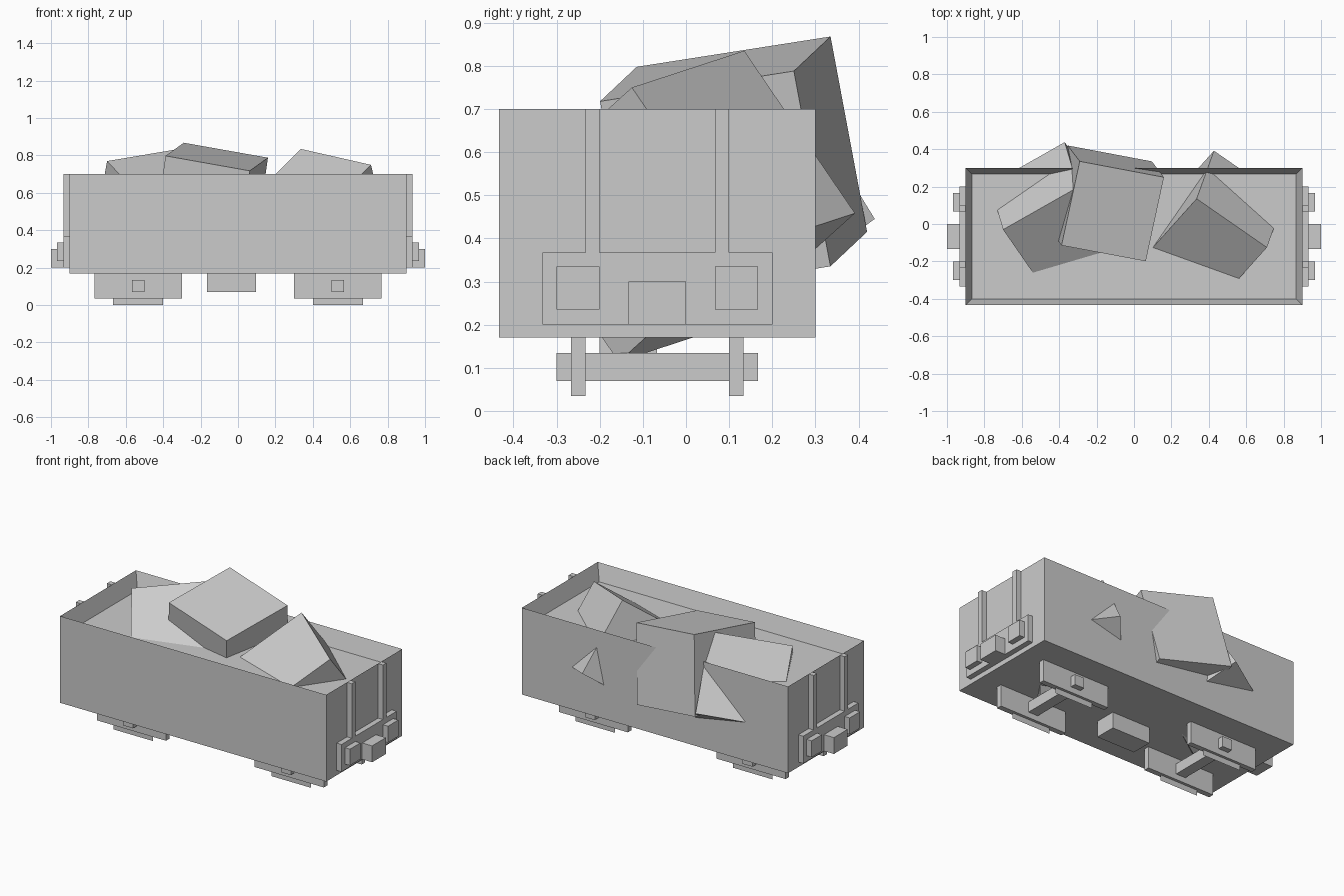
import bpy, bmesh
from mathutils import Vector, Matrix

if "Cube" in bpy.data.objects:
    bpy.data.objects.remove(bpy.data.objects["Cube"])


def link(name, bm):
    mesh = bpy.data.meshes.new(name)
    bm.to_mesh(mesh)
    bm.free()
    ob = bpy.data.objects.new(name, mesh)
    bpy.context.collection.objects.link(ob)
    return ob


def box_bm(x, y, z):
    bm = bmesh.new()
    bmesh.ops.create_cube(bm, size=1)
    for v in bm.verts:
        v.co = Vector([r[0] + (c + 0.5) * (r[1] - r[0]) for c, r in zip(v.co, (x, y, z))])
    return bm


def box(name, x, y, z):
    return link(name, box_bm(x, y, z))


def both_ends(name, x, y, z):
    # same box at the right and left end
    box(name + "_right", x, y, z)
    box(name + "_left", (-x[1], -x[0]), y, z)


# Open wagon body: box with an inset, lowered load floor
bm = box_bm((-0.9, 0.9), (-0.433, 0.3), (0.17, 0.7))
top = max(bm.faces, key=lambda f: f.calc_center_median().z)
bmesh.ops.inset_region(bm, faces=[top], thickness=0.033, use_even_offset=True)
bmesh.ops.translate(bm, verts=top.verts[:], vec=(0, 0, -0.1))
link("wagon_body", bm)

# End fittings
both_ends("buffer_beam", (0.9, 0.933), (-0.333, 0.2), (0.2, 0.367))
both_ends("coupler", (0.933, 1.0), (-0.133, 0.0), (0.2, 0.3))
for side, post_y, buffer_y in (("front", (-0.233, -0.2), (-0.3, -0.2)),
                               ("back", (0.067, 0.1), (0.067, 0.167))):
    both_ends("end_post_" + side, (0.9, 0.933), post_y, (0.367, 0.7))
    both_ends("buffer_" + side, (0.933, 0.967), buffer_y, (0.235, 0.335))

# Bogies: side frames with a thin lower plate, and a cross axle
for side, y in (("front", (-0.267, -0.233)), ("back", (0.1, 0.133))):
    both_ends("bogie_frame_" + side, (0.3, 0.767), y, (0.035, 0.17))
    mid = sum(y) / 2
    for end, s in (("right", 1), ("left", -1)):
        bm = bmesh.new()
        bm.faces.new([bm.verts.new((s * x, mid, z)) for x, z in
                      ((0.4, 0), (0.667, 0), (0.667, 0.035), (0.4, 0.035))])
        link(f"bogie_plate_{side}_{end}", bm)
both_ends("axle", (0.5, 0.567), (-0.3, 0.167), (0.07, 0.135))

# Equipment box under the floor
box("under_box", (-0.167, 0.097), (-0.2, -0.067), (0.07, 0.17))


# Tilted cube boulders, set from one corner and two edge directions
def boulder(name, corner, e1, e2, size=0.465):
    a = Vector(e1).normalized()
    c = a.cross(Vector(e2)).normalized()
    b = c.cross(a)
    rot = Matrix((a, b, c)).transposed()
    bm = box_bm((0, size), (0, size), (0, size))
    bm.transform(Matrix.Translation(corner) @ rot.to_4x4())
    link(name, bm)


boulder("boulder_middle", (-0.29, 0.335, 0.868), (0.45, -0.085, -0.08), (-0.10, -0.45, -0.07))
boulder("boulder_right", (0.335, 0.135, 0.835), (0.375, -0.26, -0.085), (-0.235, -0.26, -0.235))
# the left one runs its second edge first so the cube grows downward
boulder("boulder_left", (-0.70, -0.03, 0.77), (0.40, 0.227, 0.067), (0.227, -0.326, -0.241))
